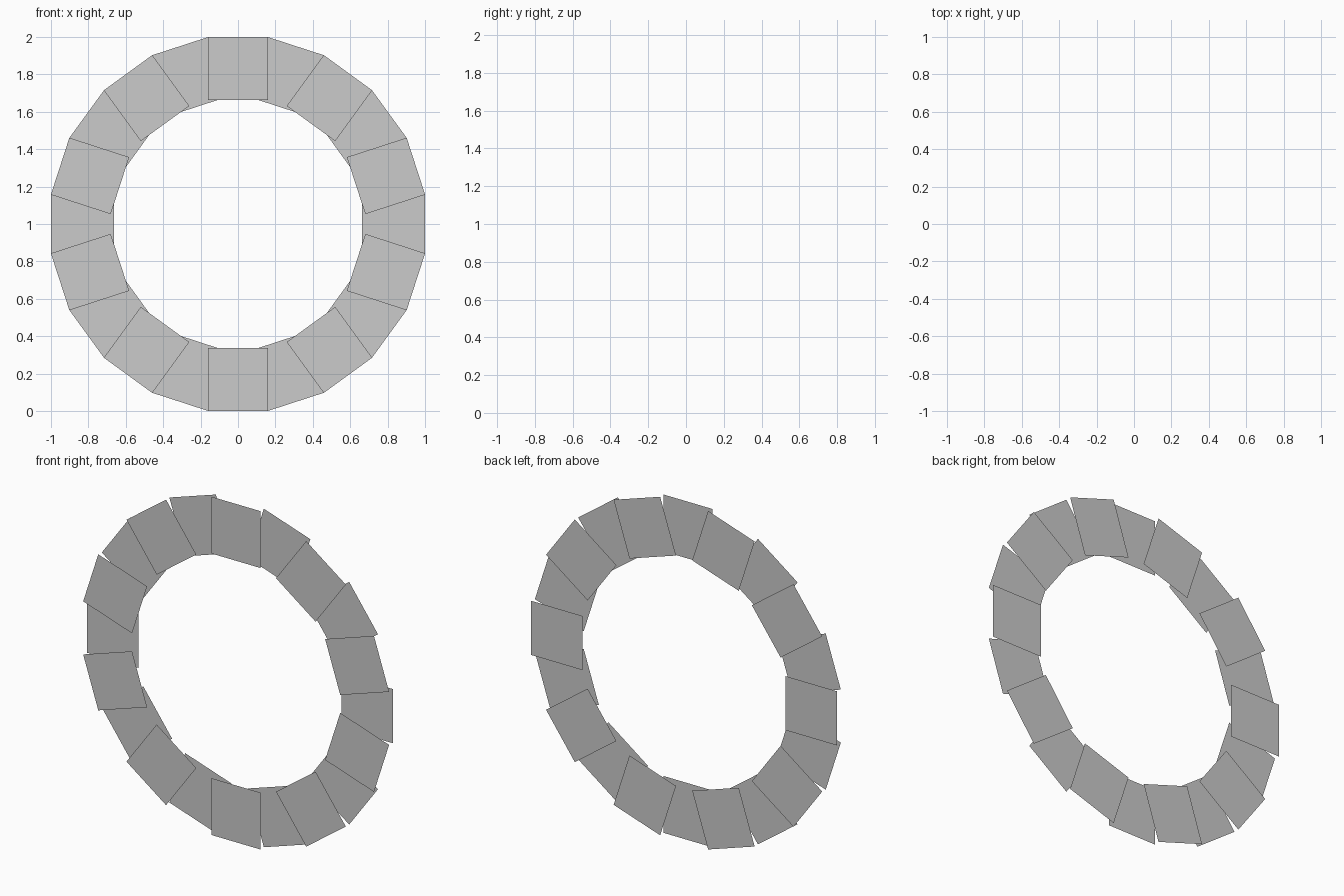
import bpy
import bmesh
from math import radians
from mathutils import Matrix, Vector

if "Cube" in bpy.data.objects:
    bpy.data.objects.remove(bpy.data.objects["Cube"])

COUNT = 20          # plates around the ring
OUTER = 1.0         # distance from centre to outer edge
INNER = 0.664       # distance from centre to inner edge
HALF_W = 0.16       # half width of a plate
GAP = 0.035         # distance between front and back layers


def plate_layer(name, start, y, flip):
    """Ring of flat rectangular plates, every second position."""
    bm = bmesh.new()
    corners = [(INNER, -HALF_W), (OUTER, -HALF_W), (OUTER, HALF_W), (INNER, HALF_W)]
    for i in range(start, COUNT, 2):
        rot = Matrix.Rotation(-radians(i * 360 / COUNT), 3, 'Y')
        verts = [bm.verts.new(rot @ Vector((r, 0, t)) + Vector((0, y, 1)))
                 for r, t in corners]
        face = bm.faces.new(verts)
        if flip:
            face.normal_flip()
    mesh = bpy.data.meshes.new(name)
    bm.to_mesh(mesh)
    bm.free()
    bpy.context.collection.objects.link(bpy.data.objects.new(name, mesh))


# Front plates (include top and bottom) and back plates (include both sides)
plate_layer("front_plates", 1, -GAP / 2, False)
plate_layer("back_plates", 0, GAP / 2, True)
